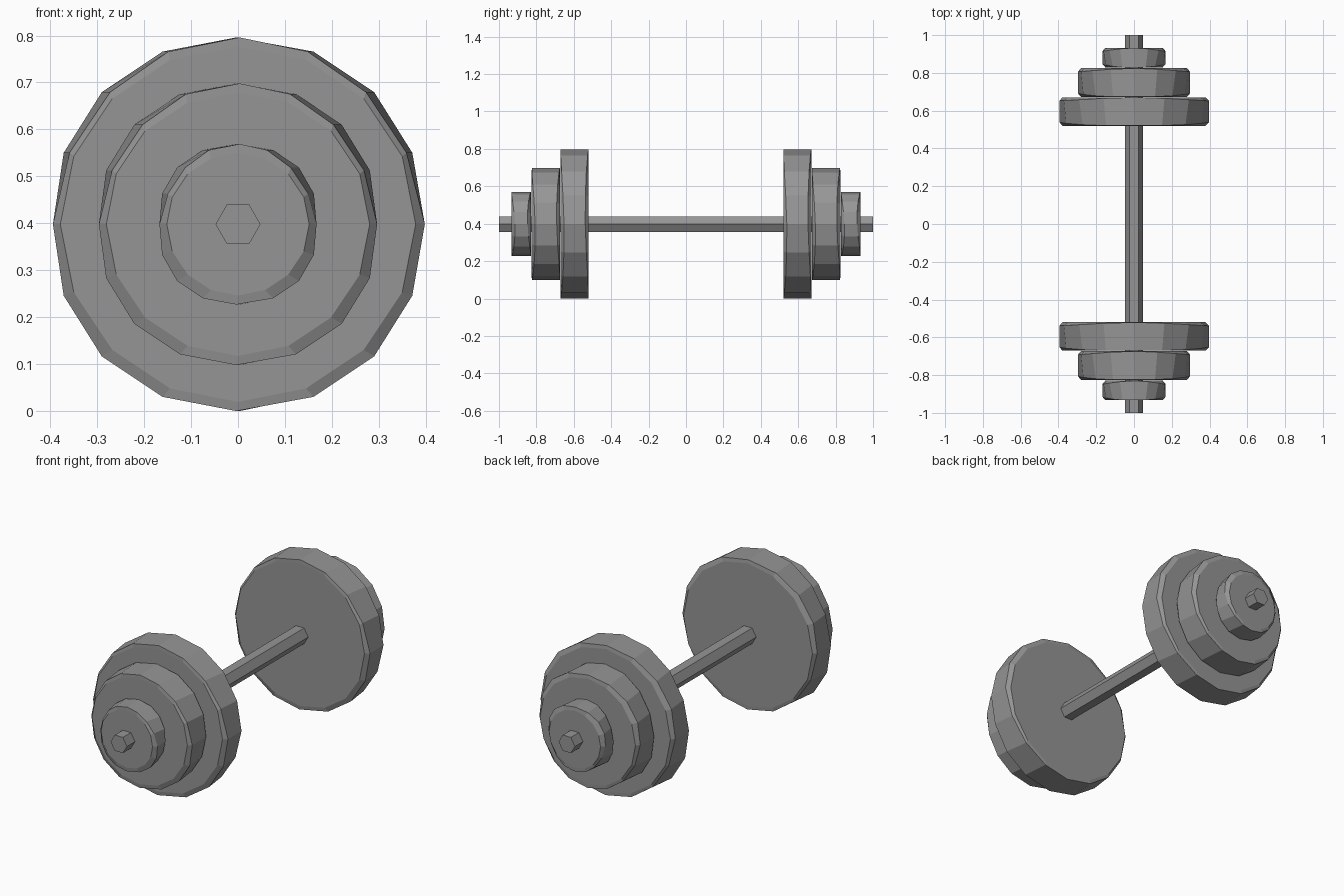
import bpy
import bmesh
from math import pi
from mathutils import Matrix

cube = bpy.data.objects.get("Cube")
if cube:
    bpy.data.objects.remove(cube, do_unlink=True)

AXIS_HEIGHT = 0.398
CHAMFER = 0.019

steel = bpy.data.materials.new("grey_iron")
steel.use_nodes = True
grey = (0.3, 0.3, 0.3, 1)
steel.diffuse_color = grey
steel.node_tree.nodes["Principled BSDF"].inputs["Base Color"].default_value = grey


def cylinder(name, sides, radius, y_start, y_end, chamfer=0):
    """Flat-shaded prism along y, with optional chamfered rims."""
    bm = bmesh.new()
    bmesh.ops.create_cone(bm, cap_ends=True, segments=sides, radius1=radius,
                          radius2=radius, depth=y_end - y_start)
    # Put a corner on the x axis, then lay the prism along y
    corner = next(iter(bm.verts)).co
    turn = Matrix.Rotation(-corner.to_2d().angle_signed((1, 0)) * -1, 4, "Z")
    if sides == 6:
        turn = Matrix.Rotation(pi / 2, 4, "Z")
    else:
        turn = Matrix.Identity(4)
    bm.transform(Matrix.Rotation(pi / 2, 4, "X") @ turn)
    if chamfer:
        rims = [e for e in bm.edges
                if abs(e.verts[0].co.y - e.verts[1].co.y) < 1e-4]
        bmesh.ops.bevel(bm, geom=rims, offset=chamfer, segments=1,
                        affect="EDGES")
    bmesh.ops.recalc_face_normals(bm, faces=bm.faces)
    mesh = bpy.data.meshes.new(name)
    bm.to_mesh(mesh)
    bm.free()
    mesh.materials.append(steel)
    obj = bpy.data.objects.new(name, mesh)
    obj.location = (0, (y_start + y_end) / 2, AXIS_HEIGHT)
    bpy.context.collection.objects.link(obj)
    return obj


# Hexagonal bar through everything
cylinder("bar", 6, 0.048, -1, 1)

# Weights and collar at each end: name, radius, inner and outer distance
parts = [("large_plate", 0.398, 0.52, 0.671),
         ("medium_plate", 0.3, 0.673, 0.825),
         ("collar", 0.171, 0.829, 0.933)]
for name, radius, inner, outer in parts:
    cylinder("front_" + name, 16, radius, -outer, -inner, CHAMFER)
    cylinder("back_" + name, 16, radius, inner, outer, CHAMFER)
